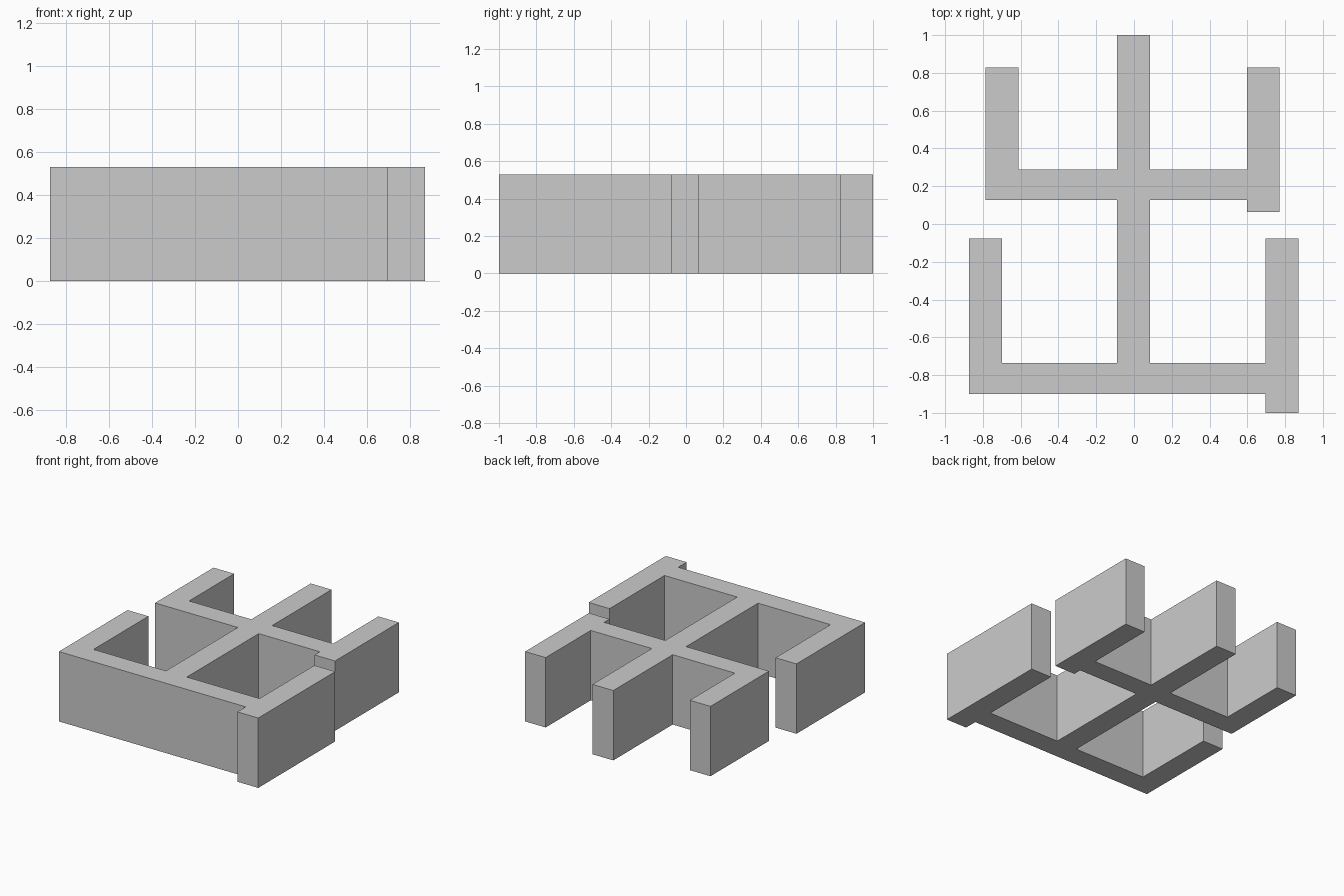
import bpy
import bmesh

if "Cube" in bpy.data.objects:
    bpy.data.objects.remove(bpy.data.objects["Cube"])

HEIGHT = 0.53

# Branching wall outline, counter-clockwise seen from above
outline = [
    # bottom crossbar and lower right arm
    (-0.873, -0.90), (0.695, -0.90), (0.695, -1.0), (0.87, -1.0),
    (0.87, -0.077), (0.695, -0.077), (0.695, -0.735),
    # lower stem, right side
    (0.085, -0.735), (0.085, 0.127),
    # upper crossbar and upper right arm
    (0.598, 0.127), (0.598, 0.063), (0.77, 0.063),
    (0.77, 0.828), (0.598, 0.828), (0.598, 0.288),
    # upper stem
    (0.085, 0.288), (0.085, 1.0), (-0.09, 1.0), (-0.09, 0.288),
    # upper left arm
    (-0.612, 0.288), (-0.612, 0.828), (-0.785, 0.828), (-0.785, 0.127),
    # lower stem, left side, and lower left arm
    (-0.09, 0.127), (-0.09, -0.735), (-0.698, -0.735),
    (-0.698, -0.077), (-0.873, -0.077),
]


def extrude_outline(name, points, height):
    bm = bmesh.new()
    base = bm.faces.new([bm.verts.new((x, y, 0)) for x, y in points])
    top = bmesh.ops.extrude_face_region(bm, geom=[base], use_keep_orig=True)["geom"]
    verts = [v for v in top if isinstance(v, bmesh.types.BMVert)]
    bmesh.ops.translate(bm, verts=verts, vec=(0, 0, height))
    bmesh.ops.recalc_face_normals(bm, faces=bm.faces[:])
    mesh = bpy.data.meshes.new(name)
    bm.to_mesh(mesh)
    bm.free()
    obj = bpy.data.objects.new(name, mesh)
    bpy.context.collection.objects.link(obj)
    return obj


extrude_outline("branching_walls", outline, HEIGHT)
